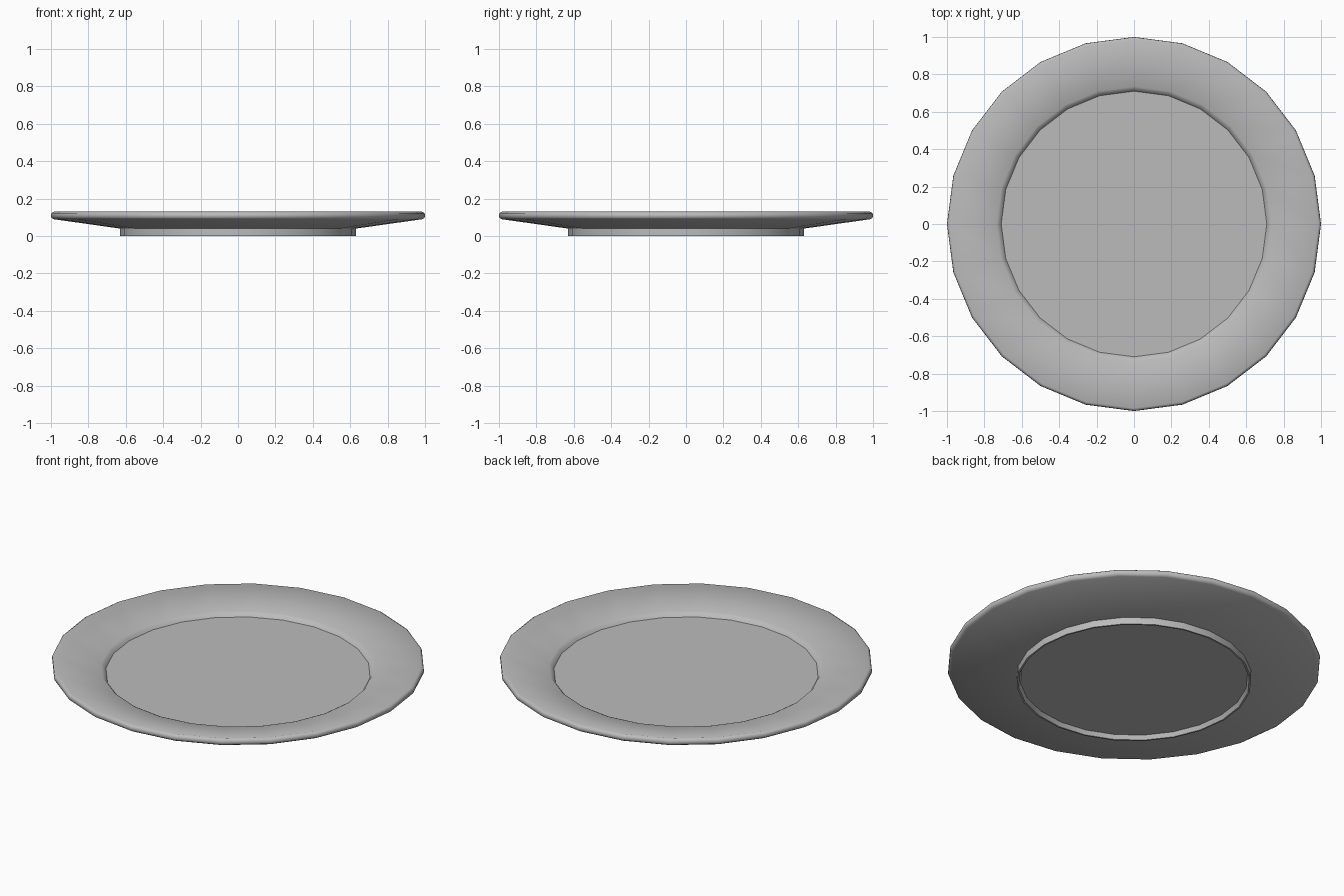
import bpy
import bmesh
from math import pi, radians
from mathutils import Matrix, Vector

SIDES = 24

cube = bpy.data.objects.get("Cube")
if cube:
    bpy.data.objects.remove(cube, do_unlink=True)

# Glaze
glaze = bpy.data.materials.new("grey_glaze")
glaze.use_nodes = True
grey = (0.5, 0.5, 0.5, 1)
glaze.diffuse_color = grey
glaze.node_tree.nodes["Principled BSDF"].inputs["Base Color"].default_value = grey

# Half cross-section as (radius, height), from the underside centre to the well centre
profile = [
    (0, 0.025), (0.61, 0.025),                             # recessed base
    (0.62, 0), (0.63, 0), (0.63, 0.04),                    # foot ring
    (0.985, 0.09), (0.998, 0.098), (1, 0.11),              # underside and lip
    (0.998, 0.122), (0.985, 0.13),                         # rounded lip
    (0.735, 0.083), (0.722, 0.077), (0.71, 0.06),          # rim slope and step
    (0, 0.06),                                             # well
]

# Plate turned around its axis
bm = bmesh.new()
verts = [bm.verts.new((r, 0, z)) for r, z in profile]
edges = [bm.edges.new(pair) for pair in zip(verts, verts[1:])]
bmesh.ops.spin(bm, geom=verts + edges, cent=(0, 0, 0), axis=(0, 0, 1),
               angle=2 * pi, steps=SIDES, use_merge=True)
bmesh.ops.remove_doubles(bm, verts=bm.verts, dist=0.0005)
bmesh.ops.recalc_face_normals(bm, faces=bm.faces)
mesh = bpy.data.meshes.new("plate")
bm.to_mesh(mesh)
bm.free()
mesh.materials.append(glaze)
plate = bpy.data.objects.new("plate", mesh)
bpy.context.collection.objects.link(plate)

# Smooth glaze with a crisp foot
bpy.ops.object.select_all(action='DESELECT')
plate.select_set(True)
bpy.context.view_layer.objects.active = plate
bpy.ops.object.shade_smooth_by_angle(angle=radians(50))
